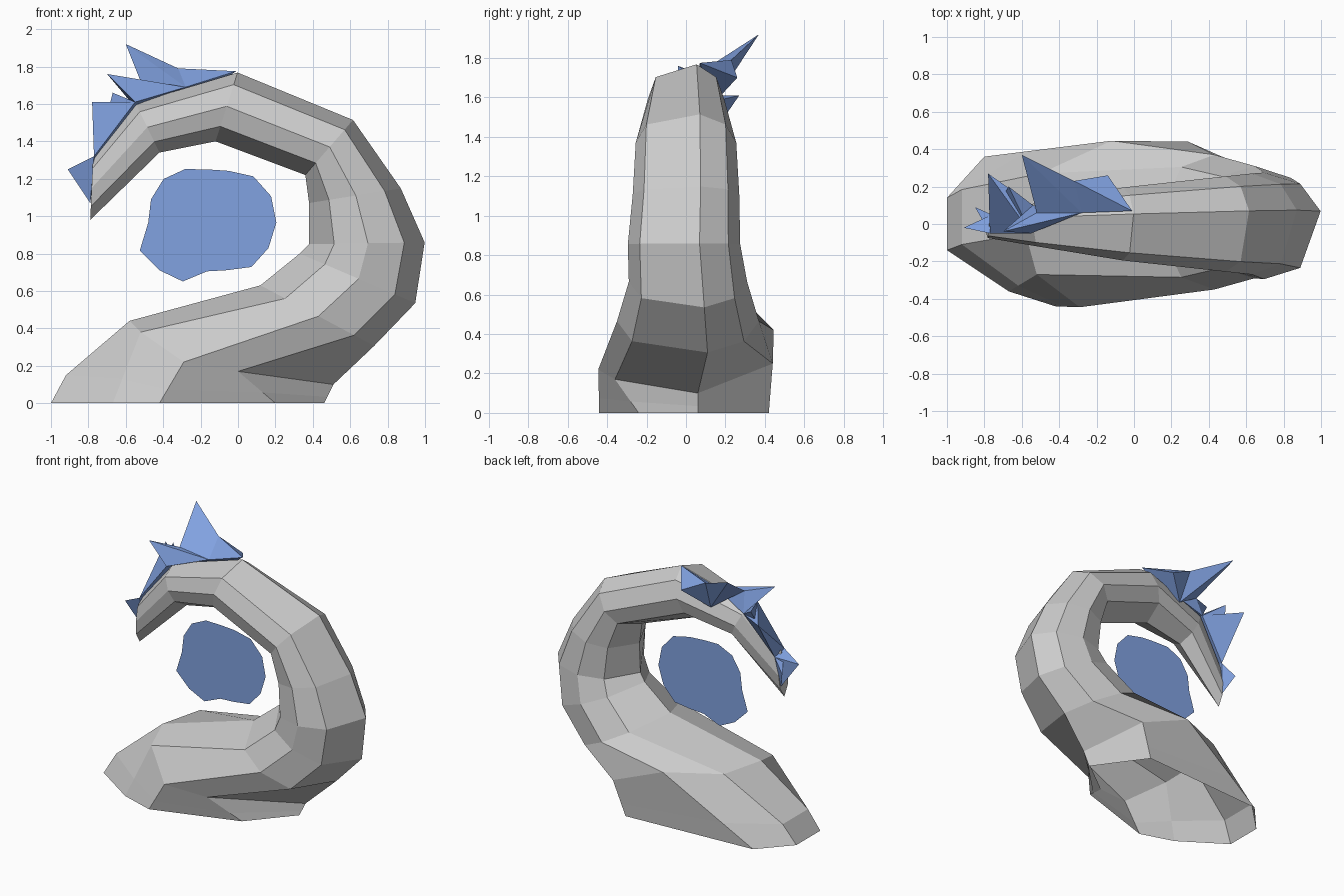
import bpy, bmesh
from math import sin, cos, radians
from mathutils import Vector

if "Cube" in bpy.data.objects:
    bpy.data.objects.remove(bpy.data.objects["Cube"])

blue = bpy.data.materials.new("crystal_blue")
blue.diffuse_color = (0.22, 0.36, 0.75, 1)
blue.use_nodes = True
blue.node_tree.nodes["Principled BSDF"].inputs["Base Color"].default_value = blue.diffuse_color


def finish(name, bm, mat=None):
    me = bpy.data.meshes.new(name)
    bm.to_mesh(me)
    bm.free()
    ob = bpy.data.objects.new(name, me)
    bpy.context.collection.objects.link(ob)
    if mat:
        me.materials.append(mat)


# Uneven eight-sided section, angles measured from the outer side of the curl
ANGLES = [16, -52, -90, -125, 180, 125, 90, 52]


def ring(ox, oz, ix, iz, half_width, yc=0.0):
    mid = Vector(((ox + ix) / 2, yc, (oz + iz) / 2))
    out = Vector(((ox - ix) / 2, 0, (oz - iz) / 2))
    side = Vector((0, half_width, 0))
    return [mid + out * cos(radians(a)) + side * sin(radians(a)) for a in ANGLES]


# Curling horn from tip to shoulder
rings = [
    ring(-.775, 1.32, -.79, .98, .055, -.02),
    ring(-.55, 1.61, -.42, 1.34, .125),
    ring(0, 1.775, -.12, 1.40, .195),
    ring(.62, 1.52, .36, 1.22, .255),
    ring(.88, 1.15, .38, 1.07, .27),
    ring(1.01, .86, .38, .85, .285, -.01),
    ring(.96, .53, .33, .80, .30, .01),
    ring(.74, .30, .12, .63, .36, .01),
]
# Broad foot: a slanted ring, the ground outline, and a bulging ring between
slant = [(.51, .06, .10), (0, -.36, .17), (-.29, -.445, .22), (-.52, -.27, .38),
         (-.58, -.05, .44), (-.50, .27, .44), (-.12, .445, .42), (.29, .44, .25)]
ground = [(.46, .06), (.20, -.24), (-.42, -.44), (-.67, -.36),
          (-1, -.14), (-1, .14), (-.80, .36), (.20, .42)]
slant = [Vector(p) for p in slant]
ground = [Vector((x, y, 0)) for x, y in ground]
between = [s.lerp(g, .66) for s, g in zip(slant, ground)]
for i in (4, 5):
    between[i].x = -.92
rings += [slant, between, ground]

bm = bmesh.new()
loops = [[bm.verts.new(p) for p in r] for r in rings]
for a, b in zip(loops, loops[1:]):
    for i in range(8):
        j = (i + 1) % 8
        bm.faces.new((a[i], a[j], b[j], b[i]))
bm.faces.new(loops[0])
bmesh.ops.recalc_face_normals(bm, faces=bm.faces)
finish("curled_stone_horn", bm)

# Crystal shards: hulls of a tip and shared base points along the horn's back
base = dict(
    a=(-.01, .07, 1.775), b=(-.28, .06, 1.69), c=(-.52, .06, 1.72), d=(-.55, -.05, 1.61),
    e=(-.54, .10, 1.57), f=(-.32, .23, 1.79), g=(-.77, -.05, 1.32), h=(-.76, .05, 1.29),
    i=(-.79, .02, 1.07), j=(-.14, .26, 1.70), k=(-.30, .14, 1.57))


def shard(name, keys, *tip):
    bm = bmesh.new()
    for p in [base[k] for k in keys] + ([tip] if tip else []):
        bm.verts.new(p)
    bmesh.ops.convex_hull(bm, input=bm.verts[:])
    bmesh.ops.recalc_face_normals(bm, faces=bm.faces)
    finish(name, bm, blue)


shard("crystal_ridge", "abfjk")
shard("crystal_spike_top", "bcfk", -.60, .37, 1.92)
shard("crystal_spike_front", "bcde", -.70, -.04, 1.76)
shard("crystal_spike_small", "deh", -.67, .20, 1.66)
shard("crystal_spike_side", "degh", -.78, .27, 1.61)
shard("crystal_spike_tip", "ghi", -.91, -.02, 1.25)
shard("crystal_spike_tip_back", "ghi", -.85, .09, 1.20)

# Flat wavy portal inside the curl, given by radii at equal angles
radii = [.37, .37, .35, .30, .285, .31, .33, .325,
         .315, .39, .36, .34, .26, .275, .335, .355]
bm = bmesh.new()
verts = []
for n, r in enumerate(radii):
    t = radians(22.5 * n)
    verts.append(bm.verts.new((-.165 + r * cos(t), .03, .965 + r * sin(t))))
bm.faces.new(verts)
finish("portal_disc", bm, blue)
